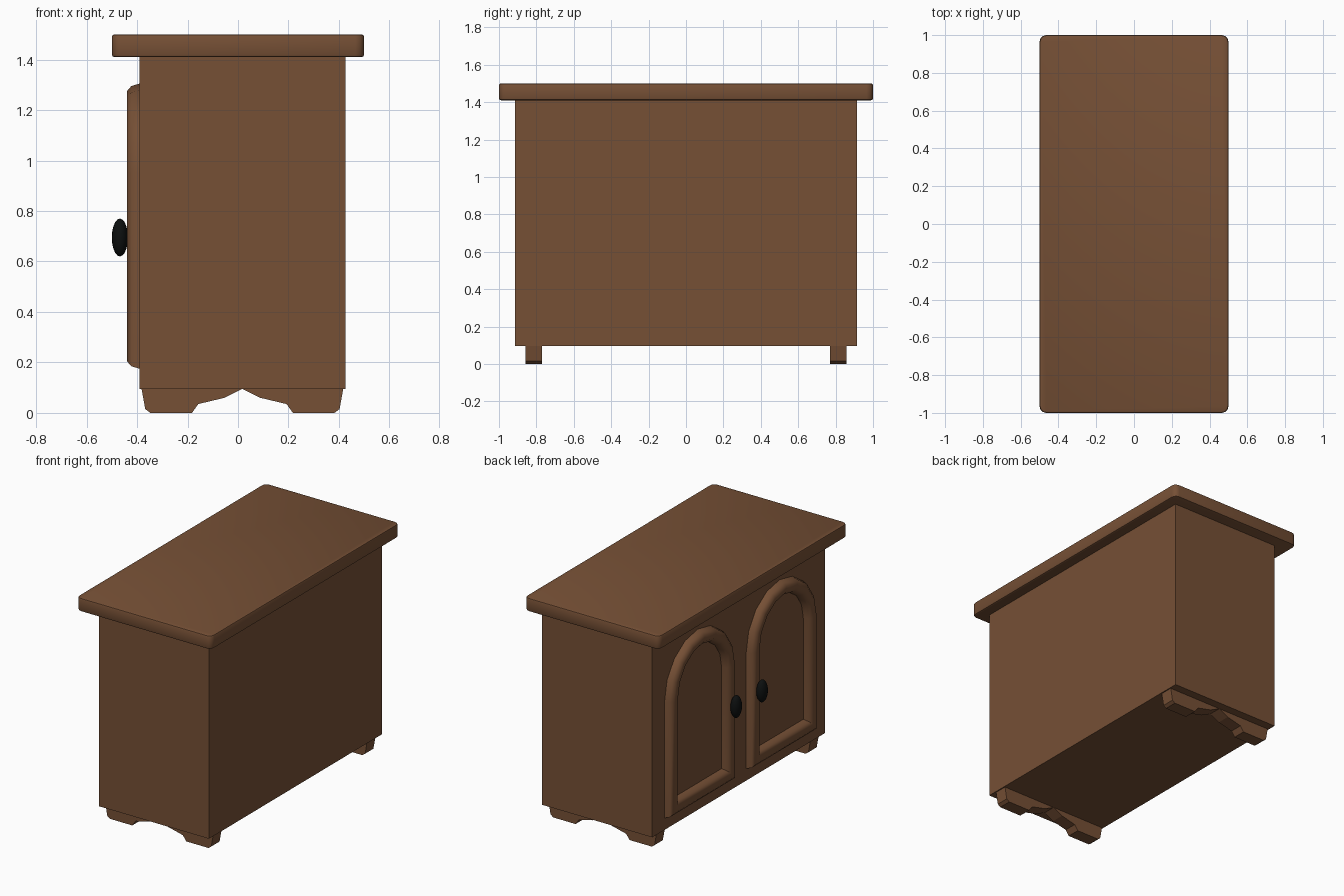
import bpy, bmesh, math

if "Cube" in bpy.data.objects:
    bpy.data.objects.remove(bpy.data.objects["Cube"])


def material(name, rgb):
    m = bpy.data.materials.new(name)
    m.diffuse_color = (*rgb, 1)
    m.use_nodes = True
    m.node_tree.nodes["Principled BSDF"].inputs["Base Color"].default_value = m.diffuse_color
    return m


wood = material("brown wood", (0.181, 0.080, 0.036))
black = material("black knob", (0.004, 0.005, 0.005))


def finish(name, bm, mat, smooth=None):
    bmesh.ops.recalc_face_normals(bm, faces=bm.faces[:])
    me = bpy.data.meshes.new(name)
    bm.to_mesh(me)
    bm.free()
    me.materials.append(mat)
    ob = bpy.data.objects.new(name, me)
    bpy.context.collection.objects.link(ob)
    if smooth:
        bpy.ops.object.select_all(action='DESELECT')
        ob.select_set(True)
        bpy.context.view_layer.objects.active = ob
        bpy.ops.object.shade_smooth_by_angle(angle=math.radians(smooth))
    return ob


def box(x0, x1, y0, y1, z0, z1):
    bm = bmesh.new()
    bmesh.ops.create_cube(bm, size=1)
    for v in bm.verts:
        v.co = ((x0 + x1) / 2 + v.co.x * (x1 - x0),
                (y0 + y1) / 2 + v.co.y * (y1 - y0),
                (z0 + z1) / 2 + v.co.z * (z1 - z0))
    return bm


# cabinet body
finish("cabinet_body", box(-0.39, 0.425, -0.915, 0.915, 0.095, 1.41), wood)

# top board: rounded corners, then softened rims
bm = box(-0.5, 0.5, -1, 1, 1.41, 1.5)
uprights = [e for e in bm.edges if abs(e.verts[0].co.z - e.verts[1].co.z) > 0.05]
bmesh.ops.bevel(bm, geom=uprights, offset=0.035, segments=3, profile=0.5, affect='EDGES')
rims = [e for e in bm.edges if abs(e.verts[0].co.z - e.verts[1].co.z) < 0.01]
bmesh.ops.bevel(bm, geom=rims, offset=0.01, segments=2, profile=0.5, affect='EDGES')
finish("top_board", bm, wood, 35)

# bracket feet: half profile mirrored about the body centre line
half = [(0.0, 0.095), (0.07, 0.06), (0.175, 0.035), (0.2, 0.0),
        (0.365, 0.0), (0.385, 0.015), (0.4, 0.097)]
profile = half + [(-x, z) for x, z in reversed(half[1:])]
for side, label in ((-1, "front"), (1, "rear")):
    bm = bmesh.new()
    rings = [[bm.verts.new((0.0175 + x, side * y, z)) for x, z in profile]
             for y in (0.77, 0.858)]
    n = len(profile)
    for r in rings:
        bm.faces.new(r)
    for i in range(n):
        j = (i + 1) % n
        bm.faces.new((rings[0][i], rings[0][j], rings[1][j], rings[1][i]))
    finish(label + "_foot", bm, wood)

# arched door mouldings: inset from the outer edge, height above the body face
section = [(0, -0.01), (0, 0), (0.01, 0.033), (0.03, 0.05), (0.068, 0.05),
           (0.088, 0.033), (0.1, 0), (0.1, -0.01)]


def arch(inset):
    r = 0.352 - inset
    pts = [(-r, 0.175 + inset), (r, 0.175 + inset)]
    return pts + [(r * math.cos(math.pi * i / 8), 0.953 + r * math.sin(math.pi * i / 8))
                  for i in range(9)]


for side, label in ((-1, "front"), (1, "rear")):
    bm = bmesh.new()
    rings = [[bm.verts.new((-0.39 - h, side * 0.432 + y, z)) for y, z in arch(d)]
             for d, h in section]
    for k, a in enumerate(rings):
        b = rings[(k + 1) % len(rings)]
        for i in range(len(a)):
            j = (i + 1) % len(a)
            bm.faces.new((a[i], a[j], b[j], b[i]))
    finish(label + "_door_moulding", bm, wood, 42)

    # oval knob
    bm = bmesh.new()
    bmesh.ops.create_uvsphere(bm, u_segments=16, v_segments=10, radius=1)
    for v in bm.verts:
        v.co = (-0.468 + v.co.x * 0.032, side * 0.137 + v.co.y * 0.042, 0.695 + v.co.z * 0.075)
    finish(label + "_door_knob", bm, black, 60)
